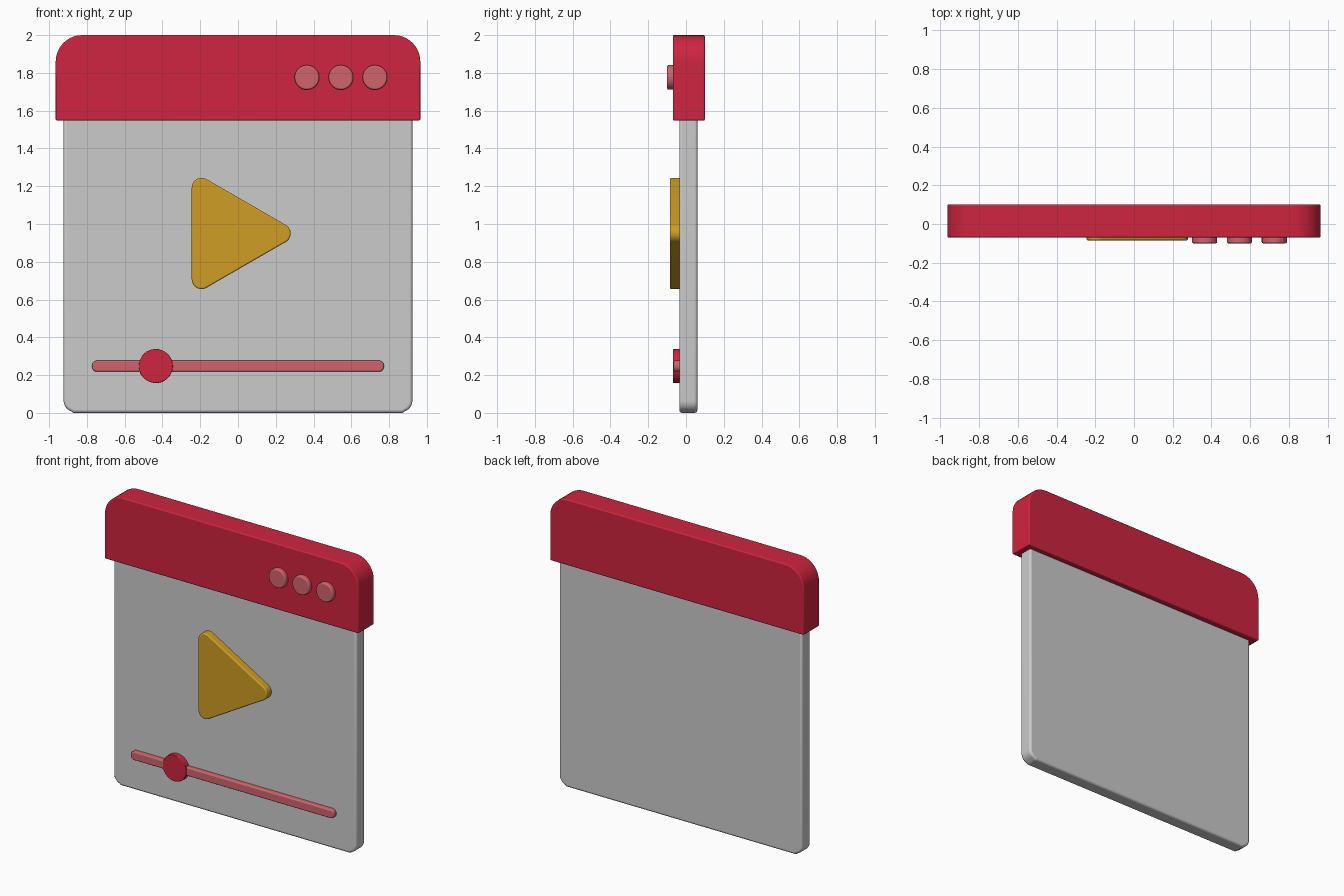
import bpy, bmesh, math
from mathutils import Vector

if "Cube" in bpy.data.objects:
    bpy.data.objects.remove(bpy.data.objects["Cube"])


def material(name, rgb):
    m = bpy.data.materials.new(name)
    m.diffuse_color = (*rgb, 1)
    m.use_nodes = True
    m.node_tree.nodes["Principled BSDF"].inputs["Base Color"].default_value = m.diffuse_color
    return m


RED = material("red", (0.62, 0.018, 0.05))
PINK = material("pink", (0.62, 0.13, 0.15))
GOLD = material("gold", (0.62, 0.34, 0.018))


def fillet(corners, steps=10):
    """Round each (x, z, radius) corner of a convex counter-clockwise outline."""
    out = []
    n = len(corners)
    for i, (x, z, r) in enumerate(corners):
        p = Vector((x, z))
        if r == 0:
            out.append(p)
            continue
        a = (Vector(corners[i - 1][:2]) - p).normalized()
        b = (Vector(corners[(i + 1) % n][:2]) - p).normalized()
        half = a.angle(b) / 2
        c = p + (a + b).normalized() * (r / math.sin(half))
        start = p + a * (r / math.tan(half)) - c
        a0 = math.atan2(start.y, start.x)
        sweep = math.pi - 2 * half
        for k in range(steps + 1):
            t = a0 + sweep * k / steps
            out.append(c + Vector((math.cos(t), math.sin(t))) * r)
    return out


def circle(x, z, r, n=48):
    return [Vector((x + r * math.cos(math.tau * k / n),
                    z + r * math.sin(math.tau * k / n))) for k in range(n)]


def slab(name, outline, y0, y1, bevel, mat=None):
    """Extrude an x-z outline from y0 (front) to y1 (back) and soften the rims."""
    bm = bmesh.new()
    face = bm.faces.new([bm.verts.new((p.x, y0, p.y)) for p in outline])
    ext = bmesh.ops.extrude_face_region(bm, geom=[face])
    verts = [v for v in ext["geom"] if isinstance(v, bmesh.types.BMVert)]
    bmesh.ops.translate(bm, verts=verts, vec=(0, y1 - y0, 0))
    bmesh.ops.recalc_face_normals(bm, faces=bm.faces)
    me = bpy.data.meshes.new(name)
    bm.to_mesh(me)
    bm.free()
    ob = bpy.data.objects.new(name, me)
    bpy.context.collection.objects.link(ob)
    if mat:
        me.materials.append(mat)
    mod = ob.modifiers.new("soft_rim", "BEVEL")
    mod.width = bevel
    mod.segments = 3
    mod.limit_method = 'ANGLE'
    mod.angle_limit = math.radians(50)
    bpy.ops.object.select_all(action='DESELECT')
    ob.select_set(True)
    bpy.context.view_layer.objects.active = ob
    bpy.ops.object.shade_smooth_by_angle(angle=math.radians(35))
    return ob


def rect(x, z0, z1, r_bottom, r_top):
    return fillet([(-x, z0, r_bottom), (x, z0, r_bottom), (x, z1, r_top), (-x, z1, r_top)])


# Window panel and title bar
slab("window_panel", rect(0.923, 0.005, 1.6, 0.06, 0), -0.035, 0.06, 0.014)
slab("title_bar", rect(0.965, 1.548, 2.0, 0, 0.14), -0.07, 0.10, 0.007, RED)

# Window buttons
for i in range(3):
    slab(f"window_button_{i + 1}", circle(0.365 + 0.18 * i, 1.776, 0.065), -0.10, -0.06, 0.008, PINK)

# Play triangle: equilateral with rounded corners
R, r = 0.28, 0.052
tri = [(-0.053 + (R + 2 * r) * math.cos(a), 0.95 + (R + 2 * r) * math.sin(a), r)
       for a in (0, math.tau / 3, 2 * math.tau / 3)]
slab("play_triangle", fillet(tri), -0.085, -0.025, 0.008, GOLD)

# Progress track and knob
slab("progress_track", rect(0.772, 0.218, 0.277, 0.026, 0.026), -0.065, -0.025, 0.008, PINK)
slab("progress_knob", circle(-0.435, 0.248, 0.09), -0.07, -0.025, 0.004, RED)

# Rest the panel exactly on the ground
for v in bpy.data.objects["window_panel"].data.vertices:
    if v.co.z < 0.006:
        v.co.z = 0.0
